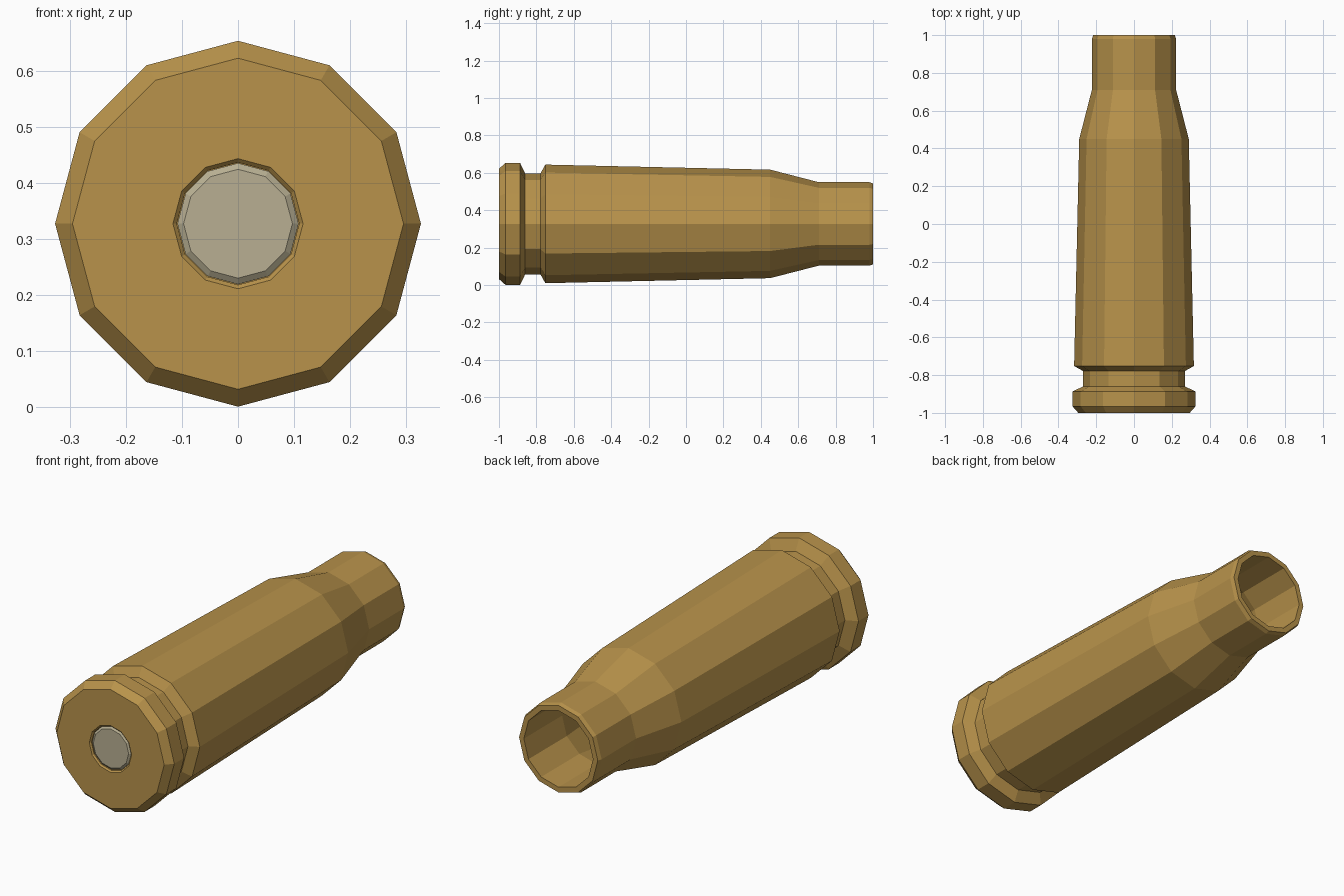
import bpy, bmesh, math

if "Cube" in bpy.data.objects:
    bpy.data.objects.remove(bpy.data.objects["Cube"])

SIDES = 12
AXIS_Z = 0.327


def material(name, rgb):
    mat = bpy.data.materials.new(name)
    mat.diffuse_color = (*rgb, 1)
    mat.use_nodes = True
    mat.node_tree.nodes["Principled BSDF"].inputs["Base Color"].default_value = mat.diffuse_color
    return mat


def lathe(name, profile, mat):
    """Revolve (y, radius) points round the long axis; radius 0 closes an end."""
    bm = bmesh.new()
    rings = []
    for y, r in profile:
        if r == 0:
            rings.append([bm.verts.new((0, y, AXIS_Z))] * SIDES)
        else:
            rings.append([bm.verts.new((r * math.cos(a), y, AXIS_Z + r * math.sin(a)))
                          for a in (2 * math.pi * i / SIDES for i in range(SIDES))])
    for a, b in zip(rings, rings[1:]):
        for i in range(SIDES):
            j = (i + 1) % SIDES
            bm.faces.new(list(dict.fromkeys((a[i], a[j], b[j], b[i]))))
    bmesh.ops.recalc_face_normals(bm, faces=bm.faces)
    # Merge the flat triangle fans at the closed ends
    bmesh.ops.dissolve_limit(bm, angle_limit=0.001, verts=bm.verts, edges=bm.edges)
    mesh = bpy.data.meshes.new(name)
    bm.to_mesh(mesh)
    bm.free()
    mesh.materials.append(mat)
    obj = bpy.data.objects.new(name, mesh)
    bpy.context.collection.objects.link(obj)
    return obj


brass = material("brass", (0.48, 0.29, 0.07))
nickel = material("nickel", (0.48, 0.43, 0.29))

# Hollow casing: primer pocket, rim, groove, tapered body, shoulder, neck, cavity
lathe("casing", [
    (-0.97, 0), (-0.97, 0.109), (-0.993, 0.109), (-1.0, 0.116),
    (-1.0, 0.295), (-0.965, 0.326), (-0.887, 0.326),
    (-0.86, 0.27), (-0.778, 0.27), (-0.752, 0.317),
    (0.45, 0.29), (0.71, 0.223), (0.98, 0.223), (1.0, 0.216),
    (1.0, 0.19), (0.70, 0.19), (0.44, 0.255), (-0.70, 0.27), (-0.70, 0),
], brass)

# Primer cap with a bevelled edge, seated in the pocket
lathe("primer", [
    (-0.97, 0), (-0.97, 0.108), (-0.988, 0.108), (-0.996, 0.097), (-0.996, 0),
], nickel)
